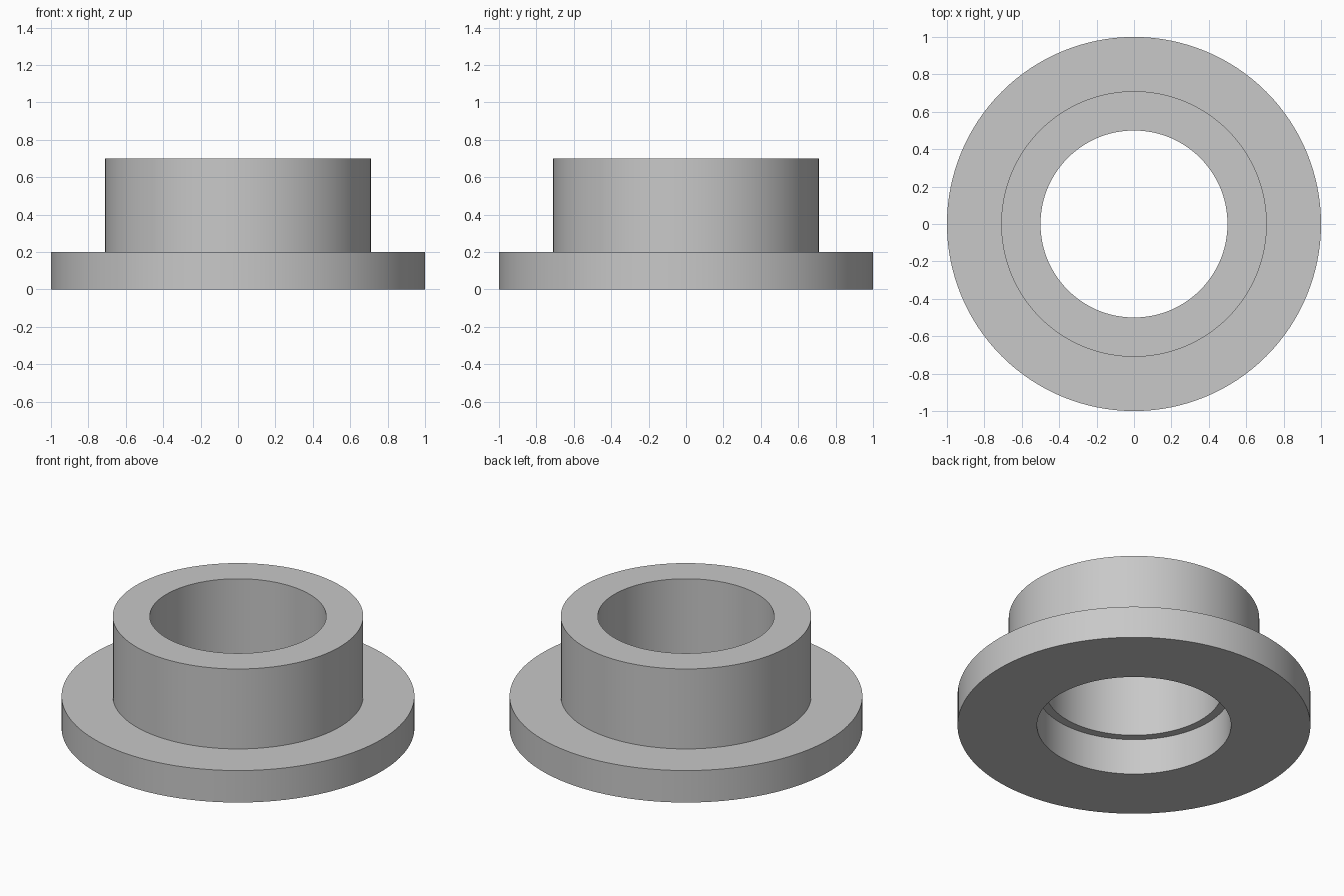
import bpy
import bmesh
import math

cube = bpy.data.objects.get("Cube")
if cube:
    bpy.data.objects.remove(cube, do_unlink=True)

SEGMENTS = 128

# Plain grey material
grey = bpy.data.materials.new("light_grey")
grey.use_nodes = True
colour = (0.58, 0.58, 0.58, 1)
grey.diffuse_color = colour
grey.node_tree.nodes["Principled BSDF"].inputs["Base Color"].default_value = colour


def lathe(name, profile):
    """Revolve a closed (radius, height) profile around the z axis."""
    bm = bmesh.new()
    rings = []
    for i in range(SEGMENTS):
        a = 2 * math.pi * i / SEGMENTS
        rings.append([bm.verts.new((r * math.cos(a), r * math.sin(a), z))
                      for r, z in profile])
    n = len(profile)
    for i, ring in enumerate(rings):
        after = rings[(i + 1) % SEGMENTS]
        for j in range(n):
            k = (j + 1) % n
            bm.faces.new((ring[j], after[j], after[k], ring[k]))
    bmesh.ops.recalc_face_normals(bm, faces=bm.faces)
    mesh = bpy.data.meshes.new(name)
    bm.to_mesh(mesh)
    bm.free()
    mesh.materials.append(grey)
    obj = bpy.data.objects.new(name, mesh)
    bpy.context.collection.objects.link(obj)
    bpy.ops.object.select_all(action="DESELECT")
    obj.select_set(True)
    bpy.context.view_layer.objects.active = obj
    bpy.ops.object.shade_smooth_by_angle(angle=math.radians(30))
    return obj


# Wide flange, raised collar and bore with a wider recess underneath
lathe("flanged_bushing", [
    (0.55, 0), (1, 0), (1, 0.2),
    (0.71, 0.2), (0.71, 0.7),
    (0.5, 0.7), (0.5, 0.225), (0.55, 0.225),
])
